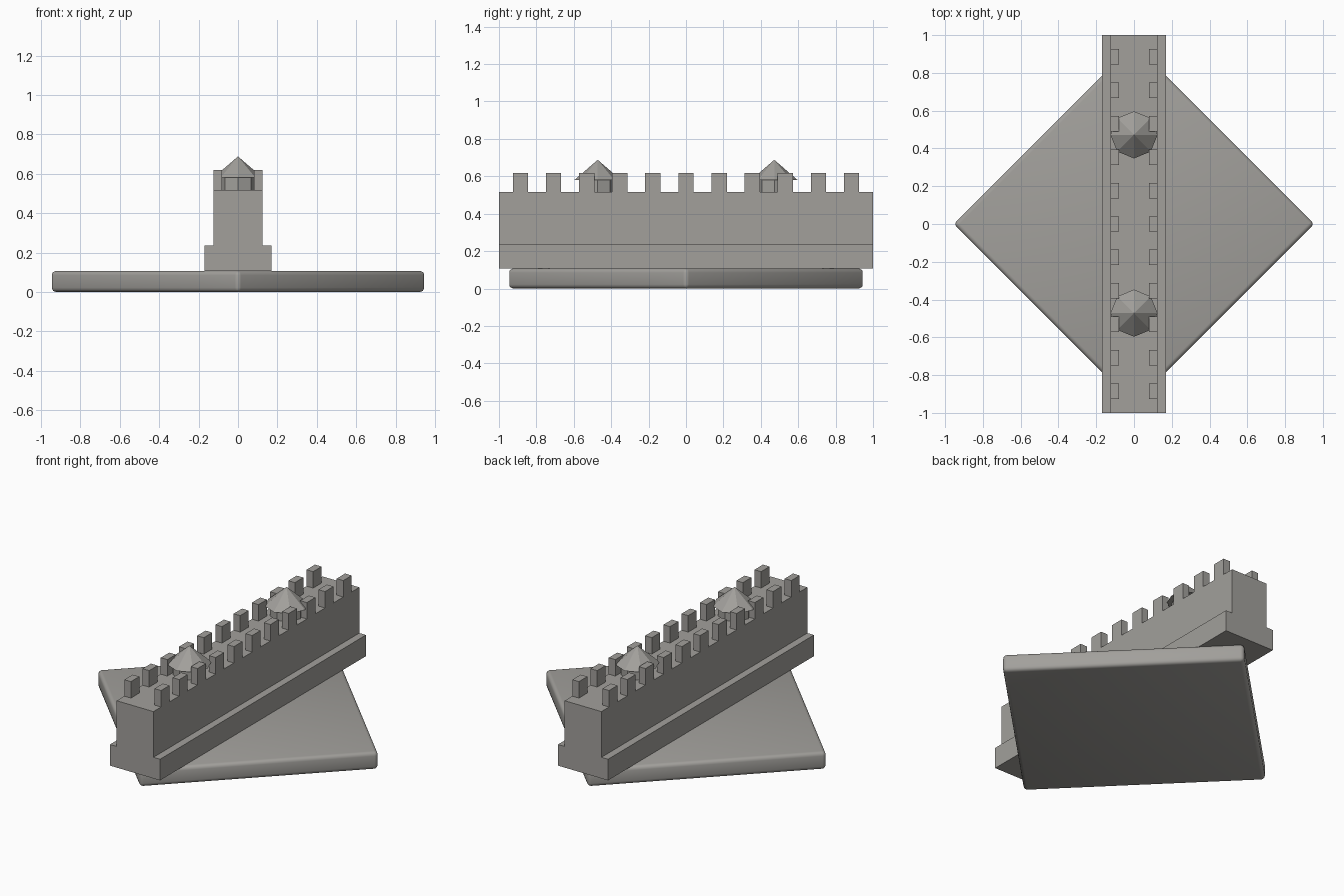
import bpy, bmesh, math
from mathutils import Matrix, Vector

if "Cube" in bpy.data.objects:
    bpy.data.objects.remove(bpy.data.objects["Cube"])

stone = bpy.data.materials.new("grey_stone")
stone.diffuse_color = (0.36, 0.35, 0.33, 1)
stone.use_nodes = True
stone.node_tree.nodes["Principled BSDF"].inputs["Base Color"].default_value = stone.diffuse_color


def finish(name, bm):
    mesh = bpy.data.meshes.new(name)
    bmesh.ops.recalc_face_normals(bm, faces=bm.faces)
    bm.to_mesh(mesh)
    bm.free()
    mesh.materials.append(stone)
    ob = bpy.data.objects.new(name, mesh)
    bpy.context.collection.objects.link(ob)
    return ob


def add_box(bm, lo, hi):
    lo, hi = Vector(lo), Vector(hi)
    m = Matrix.Translation((lo + hi) / 2) @ Matrix.Diagonal((*(hi - lo), 1))
    bmesh.ops.create_cube(bm, size=1, matrix=m)


def add_cone(bm, r1, r2, y, z0, z1):
    # eight sides with a corner pointing along each axis
    bmesh.ops.create_cone(bm, cap_ends=True, segments=8, radius1=r1, radius2=r2,
                          depth=z1 - z0, matrix=Matrix.Translation((0, y, (z0 + z1) / 2)))


# Square base plate, turned 45 degrees, rounded edges
bm = bmesh.new()
add_box(bm, (-0.675, -0.675, 0), (0.675, 0.675, 0.107))
bmesh.ops.bevel(bm, geom=bm.edges[:], offset=0.022, segments=3, profile=0.5, affect='EDGES')
bmesh.ops.rotate(bm, verts=bm.verts, cent=(0, 0, 0), matrix=Matrix.Rotation(math.pi / 4, 3, 'Z'))
base = finish("base_plate", bm)
bpy.context.view_layer.objects.active = base
base.select_set(True)
bpy.ops.object.shade_smooth_by_angle(angle=math.radians(35))

# Wall: stepped cross-section extruded along y
profile = [(-0.17, 0.106), (0.17, 0.106), (0.17, 0.236), (0.125, 0.236),
           (0.125, 0.517), (-0.125, 0.517), (-0.125, 0.236), (-0.17, 0.236)]
bm = bmesh.new()
face = bm.faces.new([bm.verts.new((x, -1, z)) for x, z in profile])
ext = bmesh.ops.extrude_face_region(bm, geom=[face], use_keep_orig=True)
bmesh.ops.translate(bm, vec=(0, 2, 0), verts=[v for v in ext["geom"] if isinstance(v, bmesh.types.BMVert)])
finish("wall", bm)

# Two rows of battlements
bm = bmesh.new()
for i in range(-5, 6):
    y = i * 0.177
    for x0, x1 in ((-0.125, -0.08), (0.08, 0.125)):
        add_box(bm, (x0, y - 0.041, 0.51), (x1, y + 0.041, 0.618))
finish("battlements", bm)

# Two small turrets with pointed roofs
for side, y in (("front", -0.472), ("back", 0.472)):
    bm = bmesh.new()
    add_cone(bm, 0.094, 0.094, y, 0.51, 0.585)
    finish(side + "_turret", bm)
    bm = bmesh.new()
    add_cone(bm, 0.125, 0, y, 0.58, 0.688)
    finish(side + "_turret_roof", bm)
